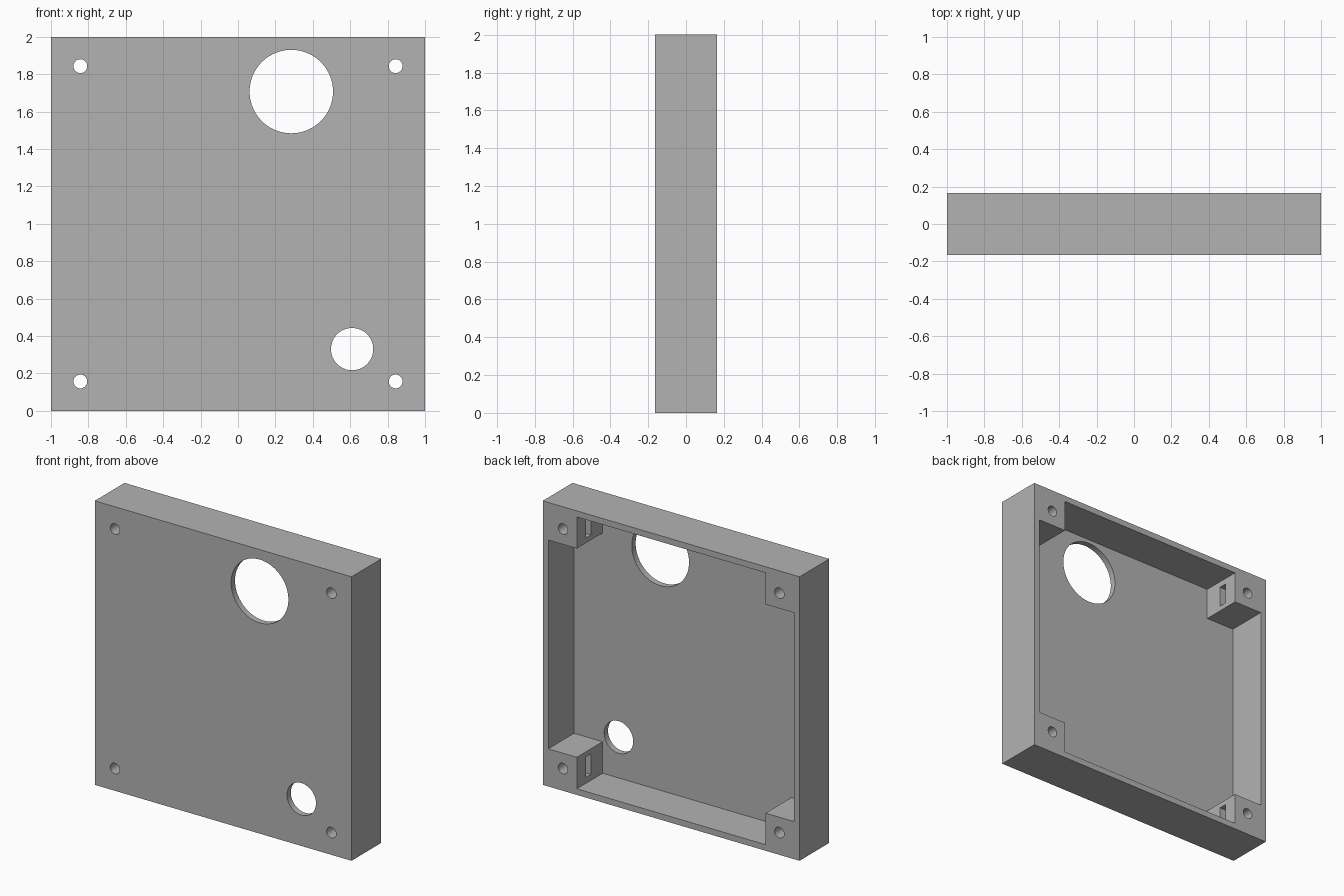
import bpy, bmesh, math
from mathutils import Matrix, Vector

if "Cube" in bpy.data.objects:
    bpy.data.objects.remove(bpy.data.objects["Cube"], do_unlink=True)

HALF = 0.165      # half depth of the case
WALL = 0.043      # wall and front panel thickness
POST = 0.265      # corner post size, measured from the outside
SCREW = 0.157     # screw hole distance from the outside

grey = bpy.data.materials.new("plain grey")
grey.use_nodes = True
colour = (0.45, 0.45, 0.45, 1)
grey.diffuse_color = colour
grey.node_tree.nodes["Principled BSDF"].inputs["Base Color"].default_value = colour


def make_object(name, bm):
    bmesh.ops.recalc_face_normals(bm, faces=bm.faces)
    mesh = bpy.data.meshes.new(name)
    bm.to_mesh(mesh)
    bm.free()
    mesh.materials.append(grey)
    obj = bpy.data.objects.new(name, mesh)
    bpy.context.collection.objects.link(obj)
    return obj


def box(name, centre, size):
    bm = bmesh.new()
    bmesh.ops.create_cube(bm, size=1, matrix=Matrix.Translation(centre) @ Matrix.Diagonal((*size, 1)))
    return make_object(name, bm)


def rod(name, x, z, radius, sides):
    bm = bmesh.new()
    place = Matrix.Translation((x, 0, z)) @ Matrix.Rotation(math.pi / 2, 4, "X")
    bmesh.ops.create_cone(bm, cap_ends=True, segments=sides, radius1=radius,
                          radius2=radius, depth=1, matrix=place)
    return make_object(name, bm)


def prism(name, outline, y, depth):
    bm = bmesh.new()
    face = bm.faces.new([bm.verts.new((px, y, pz)) for px, pz in outline])
    moved = bmesh.ops.extrude_face_region(bm, geom=[face])["geom"]
    bmesh.ops.translate(bm, vec=Vector((0, depth, 0)),
                        verts=[v for v in moved if isinstance(v, bmesh.types.BMVert)])
    return make_object(name, bm)


def cut(target, cutter):
    cutter.hide_render = True
    mod = target.modifiers.new("cut", "BOOLEAN")
    mod.operation = "DIFFERENCE"
    mod.solver = "EXACT"
    mod.object = cutter
    bpy.context.view_layer.objects.active = target
    bpy.ops.object.modifier_apply(modifier=mod.name)
    bpy.data.objects.remove(cutter, do_unlink=True)


# Outer block
case = box("case_shell", (0, 0, 1), (2, 2 * HALF, 2))

# Open back, leaving a square post in each corner
far, near = 1 - WALL, 1 - POST
outline = []
for turn in range(4):
    c, s = round(math.cos(turn * math.pi / 2)), round(math.sin(turn * math.pi / 2))
    for px, pz in ((far, -near), (far, near), (near, near)):
        outline.append((px * c - pz * s, 1 + px * s + pz * c))
cut(case, prism("cavity", outline, -HALF + WALL, 1))

# Screw holes, with a nut slot opening on the inner side of each post
for sx in (-1, 1):
    for sz in (-1, 1):
        x, z = sx * (1 - SCREW), 1 + sz * (1 - SCREW)
        cut(case, box("nut_slot", (x - sx * 0.03, HALF - 0.128, z), (0.21, 0.055, 0.145)))
        cut(case, rod("screw_hole", x, z, 0.037, 32))

# Large and small round openings in the front panel
cut(case, rod("large_opening", 0.285, 1.707, 0.223, 96))
cut(case, rod("small_opening", 0.61, 0.33, 0.113, 64))

# Smooth hole walls, sharp corners
bpy.ops.object.select_all(action="DESELECT")
case.select_set(True)
bpy.context.view_layer.objects.active = case
bpy.ops.object.shade_smooth_by_angle(angle=math.radians(30))
